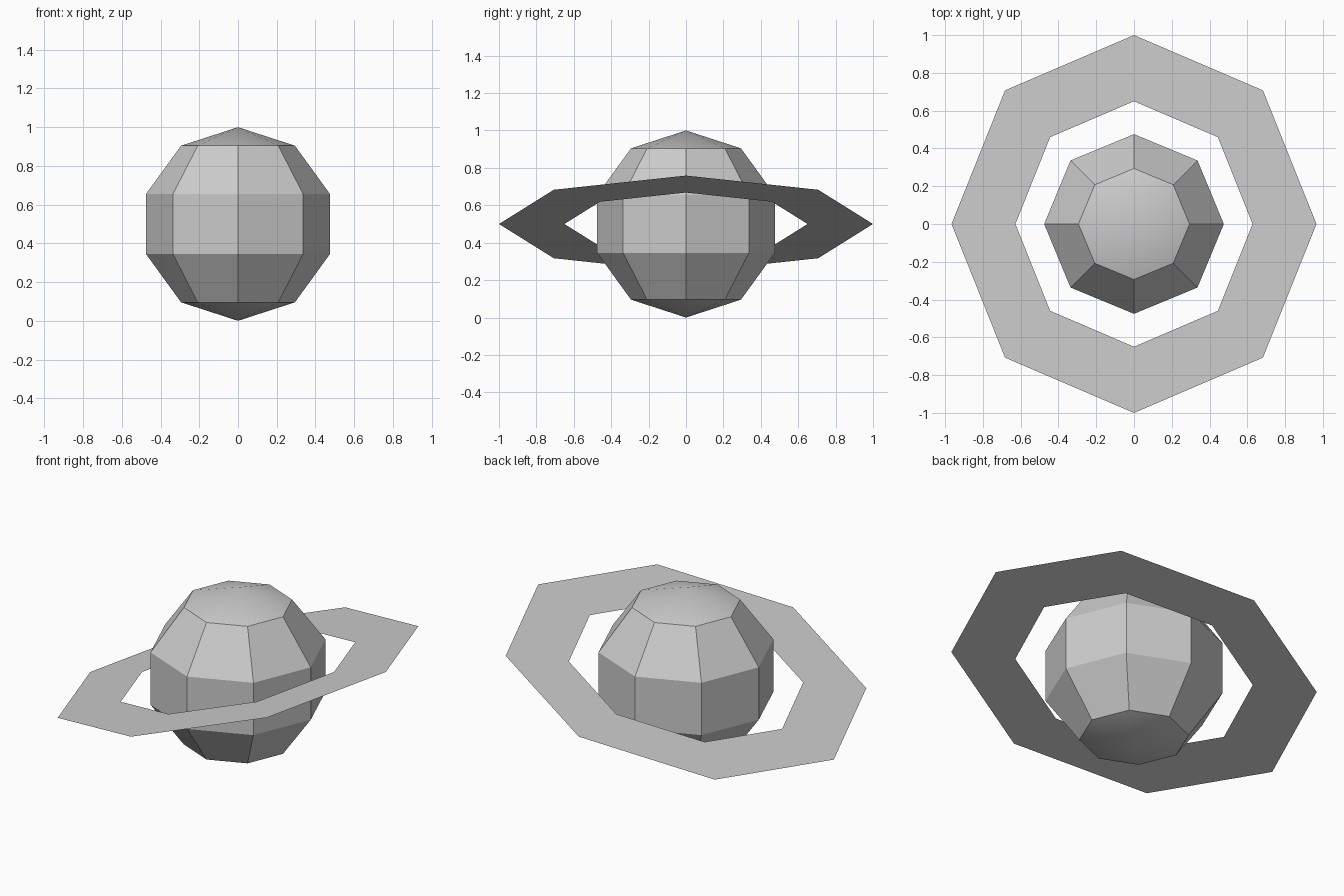
import bpy
import bmesh
from math import radians
from mathutils import Matrix

if "Cube" in bpy.data.objects:
    bpy.data.objects.remove(bpy.data.objects["Cube"], do_unlink=True)

SIDES = 8
CENTRE = (0, 0, 0.5)
TILT = radians(-15)

# Single plain grey
grey = bpy.data.materials.new("light_grey")
grey.use_nodes = True
colour = (0.6, 0.6, 0.6, 1)
grey.diffuse_color = colour
grey.node_tree.nodes["Principled BSDF"].inputs["Base Color"].default_value = colour


def add_object(name, bm):
    mesh = bpy.data.meshes.new(name)
    bm.to_mesh(mesh)
    bm.free()
    mesh.materials.append(grey)
    obj = bpy.data.objects.new(name, mesh)
    obj.location = CENTRE
    bpy.context.collection.objects.link(obj)
    return obj


# Faceted planet body
bm = bmesh.new()
bmesh.ops.create_uvsphere(bm, u_segments=SIDES, v_segments=5, radius=0.5)
planet = add_object("planet", bm)
bpy.ops.object.select_all(action="DESELECT")
planet.select_set(True)
bpy.context.view_layer.objects.active = planet
bpy.ops.object.shade_smooth_by_angle(angle=radians(30))

# Flat octagonal ring, higher on the left side
bm = bmesh.new()
loops = []
for radius in (0.65, 1.0):
    made = bmesh.ops.create_circle(bm, segments=SIDES, radius=radius)
    loops += [e for v in made["verts"] for e in v.link_edges]
bmesh.ops.bridge_loops(bm, edges=list(set(loops)))
bmesh.ops.recalc_face_normals(bm, faces=bm.faces)
for face in bm.faces:
    face.normal_update()
if sum(f.normal.z for f in bm.faces) < 0:
    bmesh.ops.reverse_faces(bm, faces=bm.faces)
bmesh.ops.rotate(bm, verts=bm.verts, matrix=Matrix.Rotation(TILT, 3, "Y"))
add_object("ring", bm)
